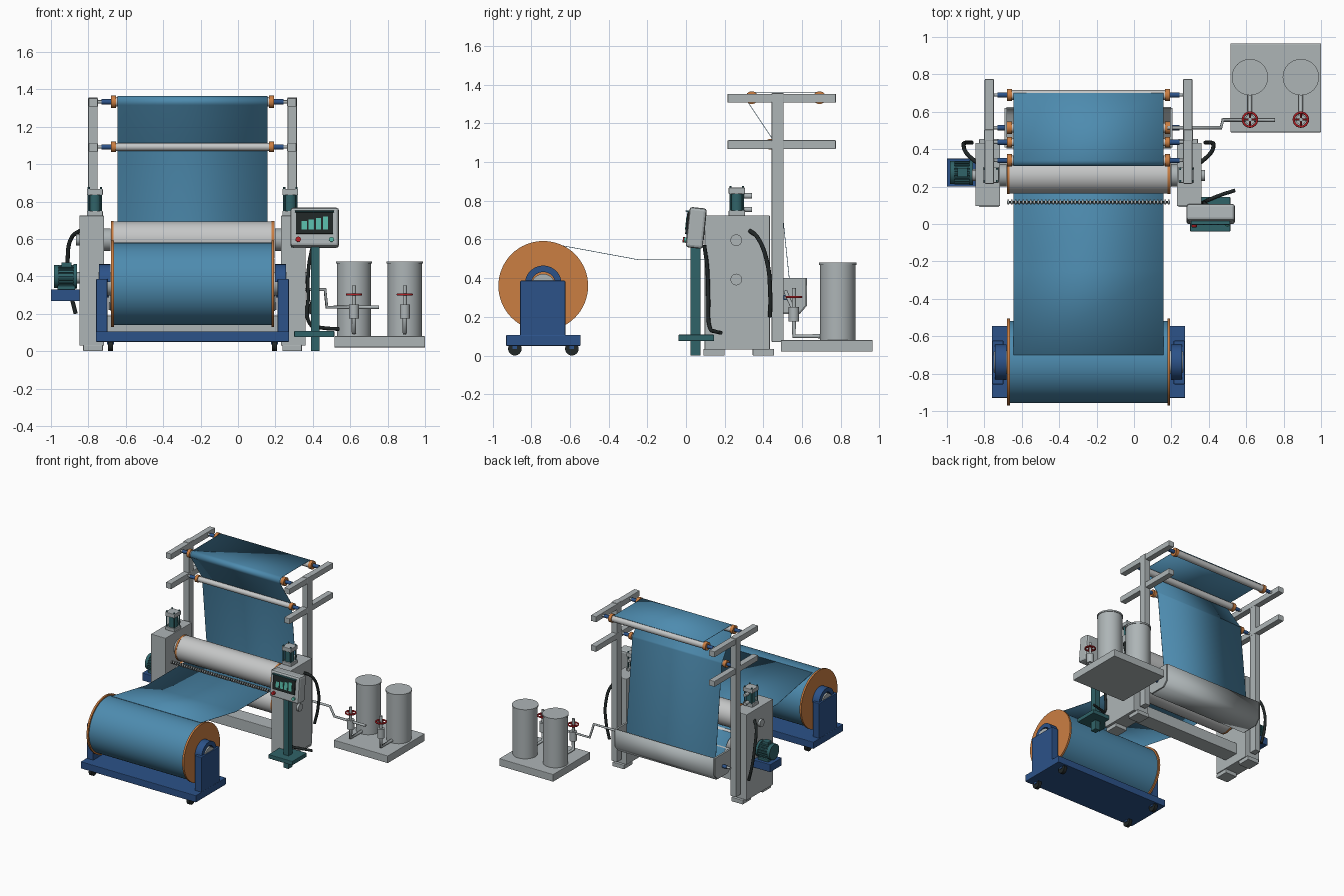
import bpy, bmesh, math
from mathutils import Vector, Matrix

if "Cube" in bpy.data.objects:
    bpy.data.objects.remove(bpy.data.objects["Cube"])

def material(name, *rgb):
    m = bpy.data.materials.new(name)
    m.use_nodes = True
    m.diffuse_color = (*rgb, 1)
    m.node_tree.nodes["Principled BSDF"].inputs["Base Color"].default_value = (*rgb, 1)
    return m

GREY = material("machine grey", .42, .46, .47)
WHITE = material("roller white", .56, .57, .57)
FABRIC = material("fabric blue", .075, .26, .43)
ORANGE = material("flange orange", .60, .21, .055)
BLUE = material("cart blue", .025, .085, .25)
TEAL = material("dark teal", .03, .125, .14)
BLACK = material("rubber black", .015, .02, .02)
RED = material("valve red", .5, .015, .02)
MINT = material("display mint", .10, .50, .40)

CX = -.243          # centre plane of the machine
AXES = {"x": Matrix.Rotation(math.pi / 2, 4, "Y"),
        "y": Matrix.Rotation(math.pi / 2, 4, "X"), "z": Matrix()}

def finish(name, bm, mat, smooth=False, bevel=0):
    bmesh.ops.recalc_face_normals(bm, faces=bm.faces)
    me = bpy.data.meshes.new(name)
    bm.to_mesh(me)
    bm.free()
    me.materials.append(mat)
    ob = bpy.data.objects.new(name, me)
    bpy.context.collection.objects.link(ob)
    if bevel:
        mod = ob.modifiers.new("soft edges", "BEVEL")
        mod.width, mod.segments = bevel, 2
    if smooth:
        bpy.ops.object.select_all(action="DESELECT")
        ob.select_set(True)
        bpy.context.view_layer.objects.active = ob
        bpy.ops.object.shade_smooth_by_angle(angle=math.radians(35))
    return ob

def box(name, mat, x, y, z, bevel=.004):
    """Box from (min, max) pairs."""
    bm = bmesh.new()
    size = [b - a for a, b in (x, y, z)]
    mid = [(a + b) / 2 for a, b in (x, y, z)]
    bmesh.ops.create_cube(bm, size=1, matrix=Matrix.Translation(mid) @ Matrix.Diagonal((*size, 1)))
    return finish(name, bm, mat, bevel=bevel)

def cyl(name, mat, axis, span, a, b, r, segments=32):
    """Cylinder along an axis; a and b are the two other coordinates in order."""
    c = [a, b]
    c.insert("xyz".index(axis), sum(span) / 2)
    bm = bmesh.new()
    bmesh.ops.create_cone(bm, cap_ends=True, segments=segments, radius1=r, radius2=r,
                          depth=abs(span[1] - span[0]), matrix=Matrix.Translation(c) @ AXES[axis])
    return finish(name, bm, mat, smooth=True)

def tube(name, mat, points, r, curved=False, cyclic=False):
    cu = bpy.data.curves.new(name, "CURVE")
    cu.dimensions, cu.bevel_depth, cu.bevel_resolution = "3D", r, 3
    cu.use_fill_caps = True
    sp = cu.splines.new("BEZIER" if curved else "POLY")
    pts = sp.bezier_points if curved else sp.points
    pts.add(len(points) - 1)
    for p, co in zip(pts, points):
        p.co = co if curved else (*co, 1)
        if curved:
            p.handle_left_type = p.handle_right_type = "AUTO"
    sp.use_cyclic_u = cyclic
    cu.materials.append(mat)
    ob = bpy.data.objects.new(name, cu)
    bpy.context.collection.objects.link(ob)
    return ob

def prism(name, mat, profile, x, thickness=0):
    """Extrude a (y, z) profile along x: a closed solid, or an open sheet if thick."""
    bm = bmesh.new()
    ends = [[bm.verts.new((v, *p)) for p in profile] for v in x]
    n = len(profile)
    for i in range(n - 1 if thickness else n):
        j = (i + 1) % n
        bm.faces.new((ends[0][i], ends[0][j], ends[1][j], ends[1][i]))
    if not thickness:
        bm.faces.new(ends[0])
        bm.faces.new(ends[1])
    ob = finish(name, bm, mat, smooth=True)
    if thickness:
        mod = ob.modifiers.new("cloth thickness", "SOLIDIFY")
        mod.thickness, mod.offset = thickness, 0
    return ob

def arc(y, z, r, start, end, n=8):
    return [(y + r * math.cos(math.radians(start + (end - start) * i / n)),
             z + r * math.sin(math.radians(start + (end - start) * i / n))) for i in range(n + 1)]

def span(side, inner, outer):
    return tuple(sorted((CX + side * inner, CX + side * outer)))

# Parts repeated on both sides of the machine
for side, tag in ((-1, "right"), (1, "left")):
    box(f"{tag}_side_frame", GREY, span(side, .473, .605), (.096, .433), (.03, .725))
    for y in (.09, .345):
        box(f"{tag}_frame_foot", GREY, span(side, .48, .585), (y, y + .11), (0, .034))
    # press cylinder on top of the frame
    box(f"{tag}_cylinder_base", GREY, span(side, .48, .565), (.22, .305), (.722, .75))
    cyl(f"{tag}_press_cylinder", TEAL, "z", (.75, .835), CX + side * .522, .262, .034)
    box(f"{tag}_cylinder_cap", GREY, span(side, .48, .565), (.22, .305), (.835, .868))
    for dx in (.49, .555):
        for y in (.23, .295):
            cyl(f"{tag}_cylinder_rod", TEAL, "z", (.75, .877), CX + side * dx, y, .006, 10)
    for z in (.755, .825):
        cyl(f"{tag}_cylinder_port", GREY, "y", (.30, .34), CX + side * .522, z, .014, 16)
    # bearings of the two press rollers
    for z in (.596, .393):
        cyl(f"{tag}_bearing_cap", GREY, "x", span(side, .60, .622), .26, z, .03)
        cyl(f"{tag}_roller_bearing", GREY, "x", span(side, .44, .48), .26, z, .06)
        cyl(f"{tag}_press_flange", ORANGE, "x", span(side, .422, .437), .26, z, .1, 48)
    # tall frame
    box(f"{tag}_tower_post", GREY, span(side, .508, .558), (.443, .505), (.07, 1.357))
    for z in (1.307, 1.067):
        box(f"{tag}_tower_arm", GREY, span(side, .506, .555), (.215, .775), (z, z + .046))
    # cable from the frame
    tube(f"{tag}_frame_cable", BLACK, [(CX + side * x, y, z) for x, y, z in (
        (.60, .33, .645), (.645, .37, .61), (.668, .42, .48), (.655, .435, .33), (.625, .435, .2))],
        .011, curved=True)
    # unwinding cart
    box(f"{tag}_cart_upright", BLUE, span(side, .455, .515), (-.857, -.624), (.1, .387))
    prism(f"{tag}_cradle", BLUE, arc(-.738, .37, .095, 0, 180, 20) + arc(-.738, .37, .062, 180, 0, 20),
          span(side, .44, .50))
    cyl(f"{tag}_roll_shaft", GREY, "x", span(side, .42, .505), -.738, .36, .062)
    cyl(f"{tag}_roll_flange", ORANGE, "x", span(side, .421, .436), -.738, .36, .232, 64)
    for y in (-.885, -.59):
        cyl(f"{tag}_cart_wheel", BLACK, "x", span(side, .425, .452), y, .035, .035, 24)
        box(f"{tag}_wheel_fork", BLUE, span(side, .42, .457), (y - .012, y + .012), (.035, .06), 0)

box("cart_base", BLUE, (CX - .517, CX + .517), (-.93, -.545), (.05, .106))
cyl("fabric_roll", FABRIC, "x", (CX - .422, CX + .422), -.738, .36, .22, 64)

# Rollers of the press and the tall frame
for name, z in (("upper_press_roller", .596), ("lower_press_roller", .393)):
    cyl(name, WHITE, "x", (CX - .425, CX + .425), .26, z, .098, 48)
for name, y, z, r in (("front_top_roller", .34, 1.333, .026), ("rear_top_roller", .69, 1.333, .026),
                      ("guide_roller", .437, 1.092, .021), ("dip_roller", .515, .30, .026)):
    cyl(name, WHITE, "x", (CX - .41, CX + .41), y, z, r)
    for side in (-1, 1):
        cyl(name + "_collar", ORANGE, "x", span(side, .41, .436), y, z, r + .007, 24)
        cyl(name + "_stub", BLUE, "x", span(side, .436, .487), y, z, .014, 16)
        cyl(name + "_pin", GREY, "x", span(side, .48, .515), y, z, .009, 12)

# Cross beam, spreader bar and dip tank
box("cross_beam", GREY, (CX - .48, CX + .48), (.2, .33), (.10, .19))
cyl("spreader_bar", BLACK, "x", (CX - .435, CX + .435), .117, .535, .007, 12)
for i in range(44):
    x = CX - .43 + i * .02
    cyl("spreader_ring", GREY, "x", (x - .004, x + .004), .117, .535, .014, 12)
TANK = [(.41, .40), (.41, .26), (.45, .22), (.585, .22), (.62, .26), (.62, .40)]
prism("dip_tank", GREY, TANK, (CX - .44, CX + .44), .012)
for side in (-1, 1):
    prism("tank_end", GREY, TANK, span(side, .435, .45))

# Cloth path: roll, press nip, dip tank, guide, top rollers
cloth = [(-.70, .579), (-.25, .496), (.27, .495), (.38, .44)]
cloth += arc(.515, .30, .029, 210, 365)
cloth += arc(.437, 1.092, .024, 8, 35, 4)
cloth += arc(.34, 1.333, .029, 215, 90) + [(.70, 1.362)]
prism("cloth_web", FABRIC, cloth, (CX - .401, CX + .401), .003)

# Drive motor
box("motor_bracket", BLUE, (-1, -.845), (.2, .35), (.267, .33))
cyl("motor_body", TEAL, "x", (-.965, -.87), .275, .4, .054)
for i in range(18):
    a = math.radians(i * 20)
    y, z = .275 + .057 * math.cos(a), .4 + .057 * math.sin(a)
    cyl("motor_fin", TEAL, "x", (-.96, -.88), y, z, .006, 6)
cyl("motor_fan_cover", TEAL, "x", (-.985, -.96), .275, .4, .062)
cyl("motor_face", TEAL, "x", (-.88, -.86), .275, .4, .066)
cyl("motor_shaft", GREY, "x", (-.865, -.84), .275, .4, .02, 16)
box("motor_mount", TEAL, (-.965, -.87), (.225, .325), (.328, .35))
box("motor_terminal_box", TEAL, (-.945, -.89), (.25, .30), (.45, .475))

# Control stand, with a leaning console
box("stand_post", TEAL, (.39, .437), (.023, .075), (0, .6))
box("stand_base", TEAL, (.30, .515), (-.04, .145), (.075, .108))
console = [box("console_case", GREY, (.28, .54), (.008, .098), (.555, .765), .015),
           box("console_screen", BLACK, (.31, .508), (-.001, .009), (.622, .738), .002),
           box("screen_hood", TEAL, (.305, .513), (-.012, .009), (.738, .745), .001),
           cyl("stop_button", RED, "y", (-.01, .01), .322, .592, .014, 20),
           cyl("start_button", MINT, "y", (-.004, .01), .50, .592, .013, 20)]
for i in range(4):
    x = .34 + i * .038
    console.append(box("screen_bar", MINT, (x, x + .028), (-.004, 0), (.645, .69 + i * .008), 0))
pivot = Vector((.41, .05, .66))
lean = Matrix.Translation(pivot) @ Matrix.Rotation(math.radians(-6), 4, "X") @ Matrix.Translation(-pivot)
for ob in console:
    ob.matrix_world = lean
tube("console_cable", BLACK, [(.40, .095, .57), (.378, .11, .45), (.375, .115, .3), (.39, .125, .14),
                              (.45, .15, .125), (.54, .18, .118)], .01, curved=True)

# Supply tanks with pumps and hand wheels
box("supply_platform", GREY, (.515, 1), (.49, .965), (.02, .08))
for x in (.62, .892):
    cyl("supply_tank", GREY, "z", (.08, .472), x, .785, .092, 48)
    cyl("tank_lid", GREY, "z", (.468, .48), x, .785, .097, 48)
    cyl("pump_body", GREY, "z", (.175, .25), x, .558, .027)
    cyl("valve_stem", GREY, "z", (.25, .35), x, .558, .011, 16)
    tube("tank_pipe", GREY, [(x, .558, .18), (x, .558, .1), (x, .72, .1)], .012)
    tube("hand_wheel", RED, [(x + dy, .558 + dz, .303) for dy, dz in arc(0, 0, .038, 0, 345, 23)],
         .006, cyclic=True)
    for dx, dy in ((.038, 0), (0, .038)):
        tube("wheel_spoke", RED, [(x - dx, .558 - dy, .303), (x + dx, .558 + dy, .303)], .005)
tube("feed_pipe", GREY, [(.18, .515, .33), (.465, .515, .33), (.475, .556, .235), (.755, .556, .235)], .01)
